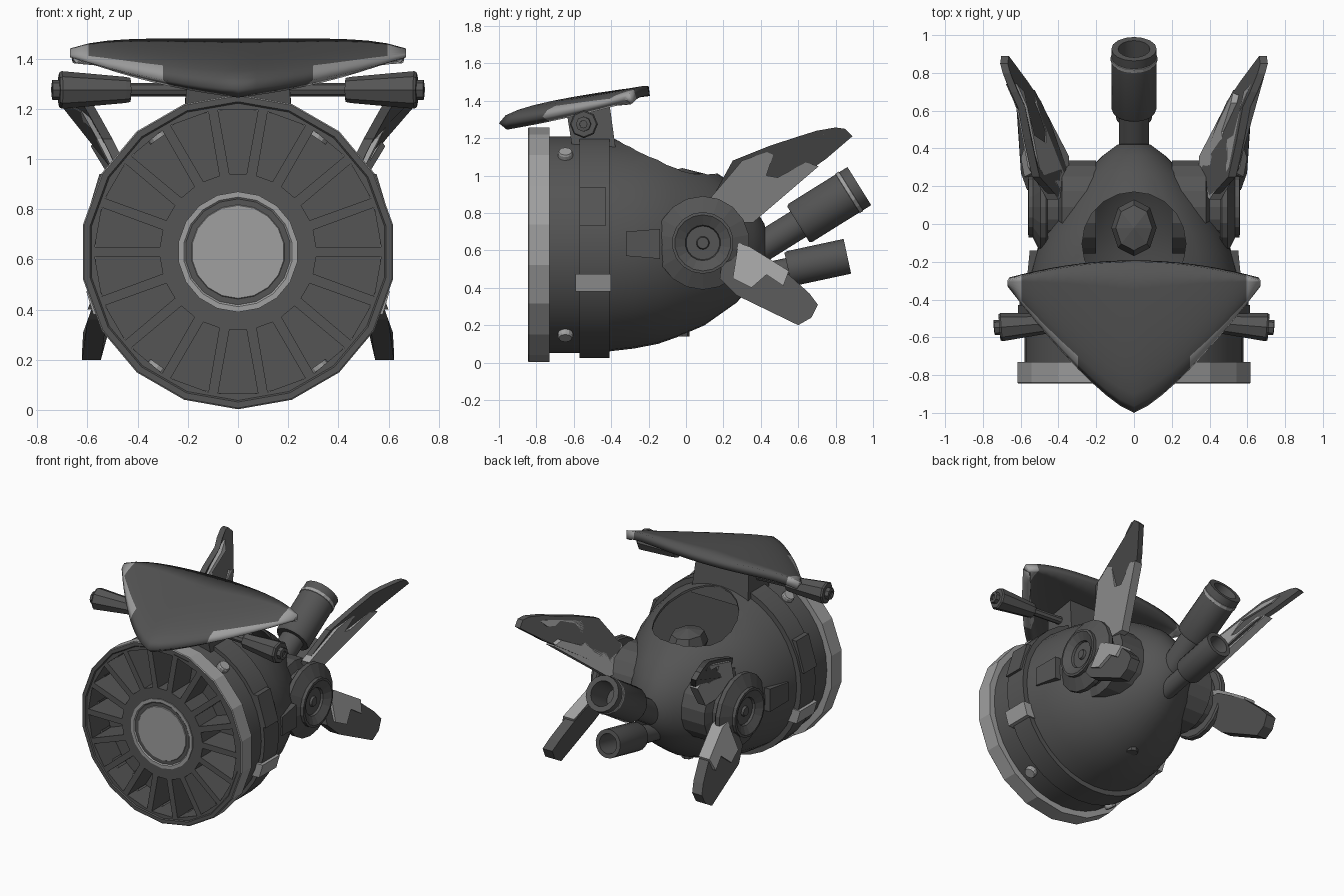
import bpy, bmesh, math
from mathutils import Vector

if "Cube" in bpy.data.objects:
    bpy.data.objects.remove(bpy.data.objects["Cube"])

CZ = 0.63  # height of the main axis


def material(name, v):
    m = bpy.data.materials.new(name)
    m.diffuse_color = (v, v, v, 1)
    m.use_nodes = True
    m.node_tree.nodes["Principled BSDF"].inputs["Base Color"].default_value = m.diffuse_color
    return m


DARK, LIGHT = material("dark_grey", 0.09), material("light_grey", 0.35)


def finish(name, bm, mat, smooth=None, mirror=False):
    bmesh.ops.remove_doubles(bm, verts=bm.verts, dist=1e-5)
    bmesh.ops.recalc_face_normals(bm, faces=bm.faces)
    me = bpy.data.meshes.new(name)
    bm.to_mesh(me)
    bm.free()
    ob = bpy.data.objects.new(name, me)
    bpy.context.collection.objects.link(ob)
    me.materials.append(mat)
    if mirror:
        ob.modifiers.new("mirror", 'MIRROR')
    if smooth:
        bpy.ops.object.select_all(action='DESELECT')
        ob.select_set(True)
        bpy.context.view_layer.objects.active = ob
        bpy.ops.object.shade_smooth_by_angle(angle=math.radians(smooth))
    return ob


def lathe(name, prof, mat, o, axis, n=18, scale=None, **kw):
    """Revolve (radius, height) points around an axis; scale gives a side squash per ring."""
    bm, o, a = bmesh.new(), Vector(o), Vector(axis).normalized()
    e1 = Vector((0, 0, 1))
    e1 = (e1 - a * e1.dot(a)).normalized()
    e2 = a.cross(e1)
    rings = []
    for k, (r, h) in enumerate(prof):
        s = scale[k] if scale else 1
        if r == 0:
            rings.append([bm.verts.new(o + a * h)] * n)
            continue
        rings.append([bm.verts.new(o + a * h + e1 * (r * math.cos(t)) + e2 * (r * s * math.sin(t)))
                      for t in (math.tau * i / n for i in range(n))])
    for p, q in zip(rings, rings[1:]):
        for i in range(n):
            j = (i + 1) % n
            f = list(dict.fromkeys([p[i], p[j], q[j], q[i]]))
            if len(f) > 2:
                bm.faces.new(f)
    return finish(name, bm, mat, **kw)


def loft(bm, a, b):
    """Closed solid between two matching outlines."""
    va, vb = [bm.verts.new(p) for p in a], [bm.verts.new(p) for p in b]
    bm.faces.new(va)
    bm.faces.new(vb[::-1])
    for i in range(len(va)):
        j = (i + 1) % len(va)
        bm.faces.new([va[i], vb[i], vb[j], va[j]])


def plate(name, pts, fx, inner, outer, mat):
    """Side-view (y, z) outline made into a mirrored plate around the surface x = fx(y, z)."""
    bm = bmesh.new()
    loft(bm, [(fx(y, z) - inner, y, z) for y, z in pts],
         [(fx(y, z) + outer, y, z) for y, z in pts])
    return finish(name, bm, mat, mirror=True)


def solidify(ob, t):
    m = ob.modifiers.new("thickness", 'SOLIDIFY')
    m.thickness, m.offset = t, -1


def cut(ob, cutter):
    m = ob.modifiers.new("cut", 'BOOLEAN')
    m.operation, m.object, m.solver = 'DIFFERENCE', cutter, 'EXACT'
    cutter.hide_render = True
    cutter.hide_viewport = True
    cutter.display_type = 'WIRE'


O, Y = (0, 0, CZ), (0, 1, 0)

# Tapered hollow hull with cockpit opening
hull = lathe("hull", [(0, -.41), (.57, -.41), (.555, -.28), (.53, -.15), (.495, -.05), (.43, .1),
                      (.31, .27), (.21, .36), (.11, .42), (0, .44)], DARK, O, Y, 36,
             scale=[1, 1, 1, .98, .96, .9, .84, .8, .8, 1], smooth=35)
solidify(hull, .015)
well = lathe("cockpit_cutter", [(0, -.23), (.275, -.23), (.275, .3), (0, .3)],
             DARK, (0, -.105, 1.08), (0, .001, 1), 20)
cut(hull, well)
lathe("cockpit_seat", [(0, -.8), (.04, -.8), (.04, -.1), (.11, -.09), (.15, 0), (.12, .07), (0, .1)], DARK,
      (0, -.02, .94), (0, .001, 1), 8, scale=[1, 1, 1, .8, .8, .8, 1])

# Front shell, band and rim
lathe("front_shell", [(.58, -.74), (.58, -.56)], DARK, O, Y, 36, smooth=35)
lathe("hull_band", [(.57, -.57), (.605, -.57), (.605, -.41), (.56, -.41)], DARK, O, Y, 36, smooth=35)
lathe("intake_rim", [(.622, -.845), (.627, -.84), (.627, -.73), (.575, -.73)], LIGHT, O, Y)

# Intake plate with radial slots
fan = lathe("intake_plate", [(0, -.838), (.592, -.838), (.598, -.845), (.622, -.845), (.622, -.74),
                             (.577, -.74), (.577, -.6), (0, -.6)], DARK, O, Y)
bm = bmesh.new()
for i in range(18):
    t = math.radians(10 + 20 * i)
    c, s = math.cos(t), math.sin(t)
    quad = [(r * c - w * s, r * s + w * c) for r, w in ((.31, .034), (.565, .08), (.565, -.08), (.31, -.034))]
    loft(bm, [(x, -.9, CZ + z) for x, z in quad], [(x, -.64, CZ + z) for x, z in quad])
cut(fan, finish("slot_cutter", bm, DARK))
lathe("intake_hub_ring", [(.24, -.83), (.24, -.845), (.218, -.845), (.21, -.837)], LIGHT, O, Y)
lathe("intake_hub_disc", [(.19, -.835), (.185, -.842), (0, -.842)], LIGHT, O, Y)

# Rivets and side tabs
for i, t in enumerate((35, 145, 215, 325)):
    d = Vector((math.sin(math.radians(t)), 0, math.cos(math.radians(t))))
    lathe(f"rivet_{i}", [(.04, .55), (.04, .6), (.035, .61), (0, .61)], LIGHT, (0, -.645, CZ), d, 12)
plate("band_tab", [(-.59, .38), (-.59, .475), (-.4, .475), (-.4, .38)],
      lambda y, z: .57 + .3 * (z - .475), .04, .035, LIGHT)
plate("side_tab", [(-.32, .57), (-.32, .7), (-.14, .715), (-.14, .555)],
      lambda y, z: .53 - .1 * (y + .32), .04, .04, DARK)
plate("band_notch", [(-.57, .73), (-.57, .94), (-.43, .94), (-.43, .73)],
      lambda y, z: .59 - .3 * (z - .73), .025, .025, DARK)

# Side hubs carrying the fins
for s, n in ((1, "right"), (-1, "left")):
    h = (0, .09, .64)
    lathe(n + "_hub_mount", [(.25, .2), (.25, .38), (.19, .4), (.19, .47)], DARK, h, (s, 0, 0))
    lathe(n + "_hub_disc", [(.19, .455), (.24, .455), (.25, .465), (.25, .495), (.165, .535),
                            (.165, .558), (.15, .56), (.095, .53), (.09, .515), (.035, .515),
                            (.03, .53), (0, .53)], DARK, h, (s, 0, 0))


# Upper and lower fins, each a dark blade with a light plate on its outer face
def up(y, z):
    return .52 + .03 * (y - .25) + .48 * (z - 1.08) + .3 * max(0, y - .62)


def low(y, z):
    return .465 + .36 * max(0, .62 - z) - .35 * max(0, .3 - z)


plate("upper_fin", [(.14, .88), (.25, 1.08), (.45, 1.16), (.62, 1.215), (.7, 1.24), (.8, 1.257), (.85, 1.25),
                    (.89, 1.21), (.75, 1.09), (.65, 1.02), (.55, .95), (.3, .78)], up, .02, .02, DARK)
plate("upper_fin_plate", [(.13, .88), (.25, 1.02), (.3, 1.08), (.62, 1.19), (.74, 1.22), (.7, 1.17), (.47, 1.12),
                          (.43, 1.0), (.49, .99), (.64, 1.07), (.71, 1.05), (.36, .75), (.2, .75)],
      up, .02, .04, LIGHT)
plate("lower_fin", [(.2, .6), (.33, .6), (.44, .54), (.55, .47), (.66, .37), (.705, .31), (.67, .24), (.6, .2),
                    (.27, .36), (.18, .45)], low, .035, .04, DARK)
plate("lower_fin_plate", [(.25, .45), (.28, .64), (.34, .62), (.55, .49), (.52, .41), (.43, .47), (.35, .4)],
      low, .03, .055, LIGHT)

# Twin exhaust pipes
for n, o, d, r, neck, L in (("upper", (0, .6, .74), (0, .85, .53), .12, .08, .385),
                            ("lower", (0, .545, .5), (0, .977, .21), .095, .06, .325)):
    lathe(n + "_exhaust_neck", [(neck, -.3), (neck, .01)], DARK, o, d, 16, smooth=40)
    lathe(n + "_exhaust", [(0, 0), (r * .93, 0), (r, .015), (r, L), (r * .7, L), (r * .65, L - .2),
                           (0, L - .2)], DARK, o, d, 16, smooth=40)
lathe("exhaust_ring", [(.119, .31), (.124, .312), (.124, .332), (.119, .334)], LIGHT,
      (0, .6, .74), (0, .85, .53), 16)

# Curved windshield: rounded triangle, rising to the back with a steep front lip
bm = bmesh.new()
NU, NV = 18, 8
grid = []
for i in range(NU + 1):
    u = 2 * i / NU - 1
    a = abs(u)
    y0, y1 = -1 + .67 * a ** 1.3, -.2 - .1 * a ** 2
    z0, z1 = 1.28 + .125 * a ** 1.6, 1.48 - .04 * a ** 6
    grid.append([bm.verts.new((.67 * u, y0 + (y1 - y0) * v, z0 + (z1 - z0) * v ** .5))
                 for v in ((j / NV) ** 1.5 for j in range(NV + 1))])
for i in range(NU):
    for j in range(NV):
        f = bm.faces.new([grid[i][j], grid[i + 1][j], grid[i + 1][j + 1], grid[i][j + 1]])
        f.material_index = int(j < 2 and not 5 <= i < 13 or i in (0, NU - 1))
shield = finish("windshield", bm, DARK, smooth=40)
shield.data.materials.append(LIGHT)
solidify(shield, .055)

# Windshield support
bm = bmesh.new()
loft(bm, [(-.22, -.6, 1.1), (.22, -.6, 1.1), (.22, -.37, 1.1), (-.22, -.37, 1.1)],
     [(-.2, -.64, 1.35), (.2, -.64, 1.35), (.2, -.41, 1.39), (-.2, -.41, 1.39)])
finish("windshield_support", bm, DARK)

# Handlebars with tapered grips
for s, n in ((1, "right"), (-1, "left")):
    lathe(n + "_handlebar", [(.027, .15), (.027, .43), (.048, .43), (.052, .45), (.075, .705), (.068, .715),
                             (.04, .715), (.04, .742), (.02, .745), (.02, .735), (0, .735)], DARK,
          (0, -.49, 1.275), (s, -.08, 0), 8)
